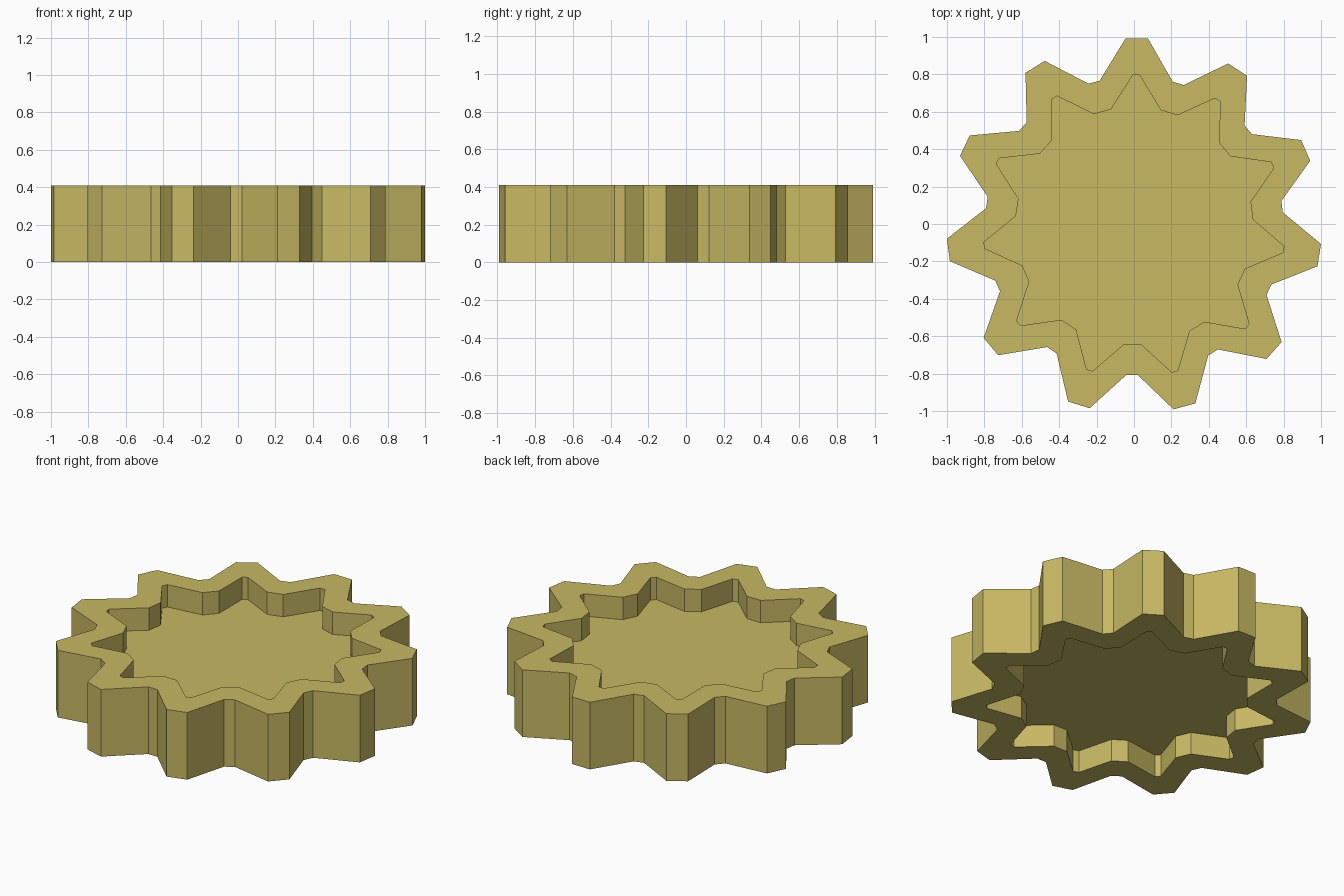
import bpy, bmesh, math

if "Cube" in bpy.data.objects:
    bpy.data.objects.remove(bpy.data.objects["Cube"])

TEETH = 11
HEIGHT = 0.41
WEB_LOW, WEB_HIGH = HEIGHT / 3, HEIGHT * 2 / 3
CX, CY = 0.001, -0.01
TOP_ANGLE = 89.2
PITCH = 360 / TEETH

mat = bpy.data.materials.new("brass yellow")
mat.diffuse_color = (0.57, 0.48, 0.125, 1)
mat.use_nodes = True
mat.node_tree.nodes["Principled BSDF"].inputs["Base Color"].default_value = mat.diffuse_color


def star(bm, r_tip, half_tip, r_root, half_root, z):
    """Ring of vertices: flat tooth tip, then flat valley, repeated."""
    ring = []
    for i in range(TEETH):
        a = TOP_ANGLE + i * PITCH
        for r, d in ((r_tip, -half_tip), (r_tip, half_tip),
                     (r_root, PITCH / 2 - half_root), (r_root, PITCH / 2 + half_root)):
            t = math.radians(a + d)
            ring.append(bm.verts.new((CX + r * math.cos(t), CY + r * math.sin(t), z)))
    return ring


def bridge(bm, a, b):
    n = len(a)
    for i in range(n):
        j = (i + 1) % n
        bm.faces.new((a[i], a[j], b[j], b[i]))


bm = bmesh.new()
OUTER = (1.0035, 3.45, 0.798, 2.2)
INNER = (0.808, 1.2, 0.635, 4.25)

# Toothed rim with recesses above and below, closed by the central web
rings = [star(bm, *INNER, WEB_LOW), star(bm, *INNER, 0),
         star(bm, *OUTER, 0), star(bm, *OUTER, HEIGHT),
         star(bm, *INNER, HEIGHT), star(bm, *INNER, WEB_HIGH)]
for a, b in zip(rings, rings[1:]):
    bridge(bm, a, b)
bm.faces.new(list(reversed(rings[0])))
bm.faces.new(rings[-1])
bmesh.ops.recalc_face_normals(bm, faces=bm.faces)

mesh = bpy.data.meshes.new("gear_wheel")
bm.to_mesh(mesh)
bm.free()
mesh.materials.append(mat)
gear = bpy.data.objects.new("gear_wheel", mesh)
bpy.context.collection.objects.link(gear)
